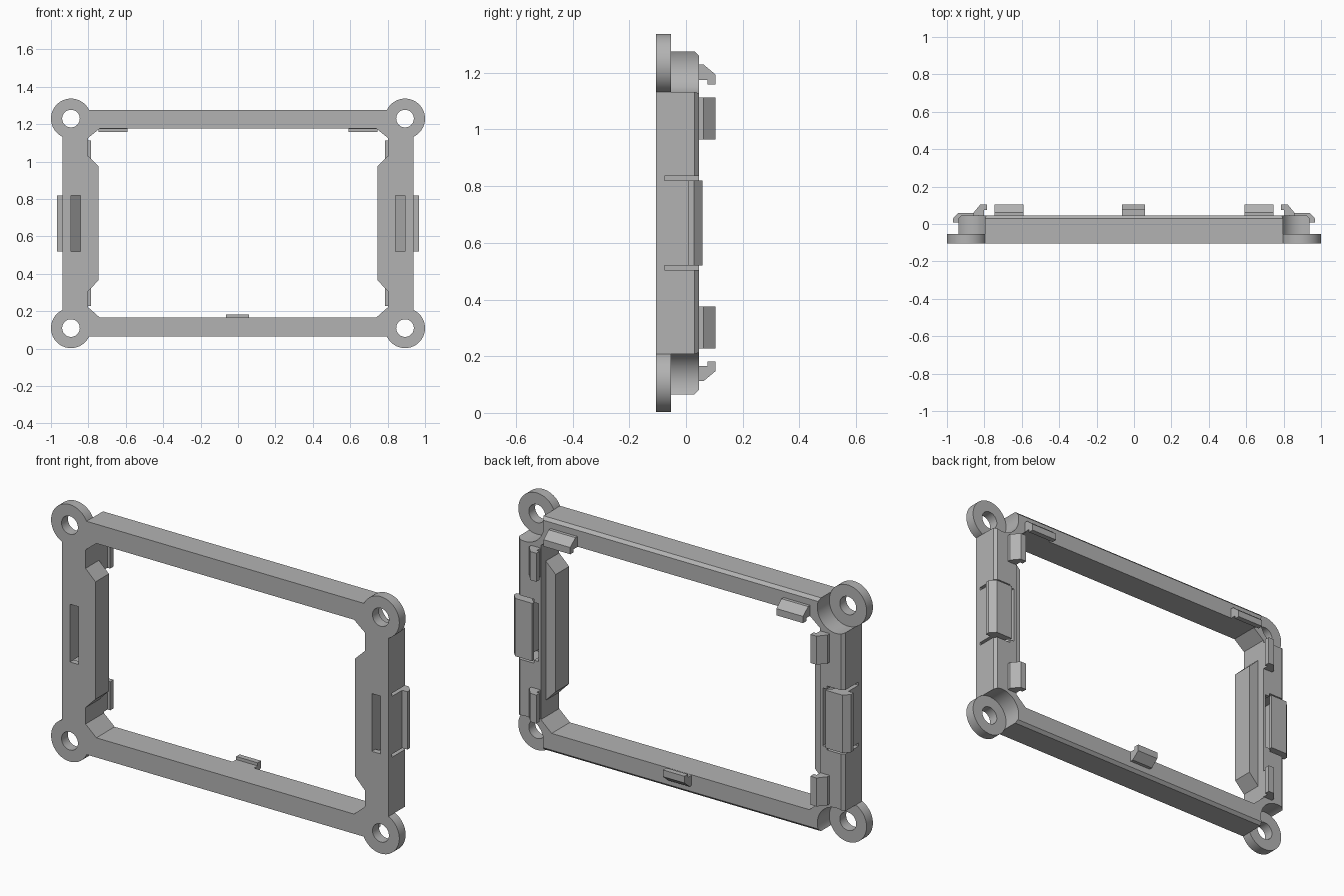
import bpy, bmesh, math
from mathutils import Vector

if "Cube" in bpy.data.objects:
    bpy.data.objects.remove(bpy.data.objects["Cube"])

grey = bpy.data.materials.new("plain grey")
grey.use_nodes = True
colour = (0.45, 0.45, 0.45, 1)
grey.diffuse_color = colour
grey.node_tree.nodes["Principled BSDF"].inputs["Base Color"].default_value = colour

FRONT, BACK, PLATE = -0.105, 0.045, -0.053
MID = 0.67                                   # mid height of the frame
CORNERS = [(sx * 0.893, MID + sz * 0.56) for sx in (-1, 1) for sz in (-1, 1)]


def prism(name, pts, axis, lo, hi):
    """Extrude a 2D profile along an axis: x takes (y, z), y takes (x, z), z takes (x, y)."""
    def place(p, t):
        a, b = p
        return {"x": (t, a, b), "y": (a, t, b), "z": (a, b, t)}[axis]
    bm = bmesh.new()
    face = bm.faces.new([bm.verts.new(place(p, lo)) for p in pts])
    shift = Vector(place((0, 0), hi - lo))
    new = bmesh.ops.extrude_face_region(bm, geom=[face])["geom"]
    bmesh.ops.translate(bm, vec=shift, verts=[v for v in new if isinstance(v, bmesh.types.BMVert)])
    bmesh.ops.recalc_face_normals(bm, faces=bm.faces)
    mesh = bpy.data.meshes.new(name)
    bm.to_mesh(mesh)
    bm.free()
    mesh.materials.append(grey)
    obj = bpy.data.objects.new(name, mesh)
    bpy.context.scene.collection.objects.link(obj)
    return obj


def rect(a0, b0, a1, b1):
    return [(a0, b0), (a1, b0), (a1, b1), (a0, b1)]


def circle(c, r, n=64):
    return [(c[0] + r * math.cos(math.tau * i / n), c[1] + r * math.sin(math.tau * i / n))
            for i in range(n)]


def combine(target, tool, operation):
    """Apply a boolean and drop the tool."""
    mod = target.modifiers.new("combine", "BOOLEAN")
    mod.object, mod.operation, mod.solver = tool, operation, "EXACT"
    bpy.context.view_layer.objects.active = target
    bpy.ops.object.modifier_apply(modifier=mod.name)
    bpy.data.objects.remove(tool)


def flip(pts, s):
    return [(s * a, b) for a, b in pts]


# Frame block with bevelled outer back edges
frame = prism("frame", rect(-0.938, 0.065, 0.938, 1.276), "y", FRONT, BACK)
bm = bmesh.new()
bm.from_mesh(frame.data)
rim = [e for e in bm.edges if all(v.co.y > 0 for v in e.verts)]
bmesh.ops.bevel(bm, geom=rim, offset=0.015, segments=1, affect="EDGES")
bm.to_mesh(frame.data)
bm.free()

# Window opening with cut corners
window = [(-0.74, 0.167), (0.74, 0.167), (0.802, 0.222), (0.802, 1.126),
          (0.74, 1.176), (-0.74, 1.176), (-0.802, 1.126), (-0.802, 0.222)]
combine(frame, prism("window_cutter", window, "y", -0.3, 0.3), "DIFFERENCE")

# Shallower pads widening the side rails
for s in (-1, 1):
    pad = [(0.82, 0.29), (0.82, 1.047), (0.802, 1.03), (0.745, 0.975), (0.745, 0.366), (0.802, 0.307)]
    combine(frame, prism("side_pad", flip(pad, s), "y", FRONT, 0.005), "UNION")

# Corner lugs: round recess behind, disc in front, screw hole through
for c in CORNERS:
    combine(frame, prism("recess_cutter", circle(c, 0.107), "y", PLATE, 0.2), "DIFFERENCE")
    combine(frame, prism("lug", circle(c, 0.107), "y", FRONT, PLATE), "UNION")
    combine(frame, prism("hole_cutter", circle(c, 0.047, 48), "y", -0.3, 0.1), "DIFFERENCE")

# Slots and slits that free the side latches
for s in (-1, 1):
    slot = [(0.842, -0.2), (0.842, -0.01), (0.817, 0.018), (0.817, 0.1), (0.87, 0.1),
            (0.87, 0.02), (0.892, -0.003), (0.892, -0.2)]
    combine(frame, prism("slot_cutter", flip(slot, s), "z", 0.52, 0.82), "DIFFERENCE")
    for z in (0.504, 0.82):
        slit = rect(0.842, -0.075, 1.0, 0.1)
        combine(frame, prism("slit_cutter", flip(slit, s), "z", z, z + 0.016), "DIFFERENCE")

# Latch heads: sloped underside inside, hooked lip outside
head = [(0.892, -0.003), (0.842, 0.045), (0.842, 0.059), (0.94, 0.059), (0.968, 0.029),
        (0.968, 0.007), (0.938, 0.007), (0.92, -0.003)]
for s, side in ((-1, "right"), (1, "left")):
    combine(frame, prism(side + "_latch", flip(head, s), "z", 0.52, 0.82), "UNION")

frame.select_set(True)
bpy.context.view_layer.objects.active = frame
bpy.ops.object.shade_smooth_by_angle(angle=math.radians(25))

# Retaining hooks: (distance outward from the window edge, depth)
HOOK = [(0, 0.044), (0.054, 0.044), (0.054, 0.062), (0.019, 0.104),
        (-0.016, 0.104), (-0.016, 0.076), (0, 0.076)]
for x0, x1, side in ((-0.745, -0.592, "right"), (0.592, 0.745, "left")):
    prism("top_hook_" + side, [(y, 1.175 + d) for d, y in HOOK], "x", x0, x1)
prism("bottom_hook", [(y, 0.166 - d) for d, y in HOOK], "x", -0.064, 0.06)
for s, side in ((-1, "right"), (1, "left")):
    for z0, level in ((0.228, "lower"), (0.964, "upper")):
        prism(f"{side}_{level}_hook", [(s * (0.803 + d), y) for d, y in HOOK], "z", z0, z0 + 0.148)
